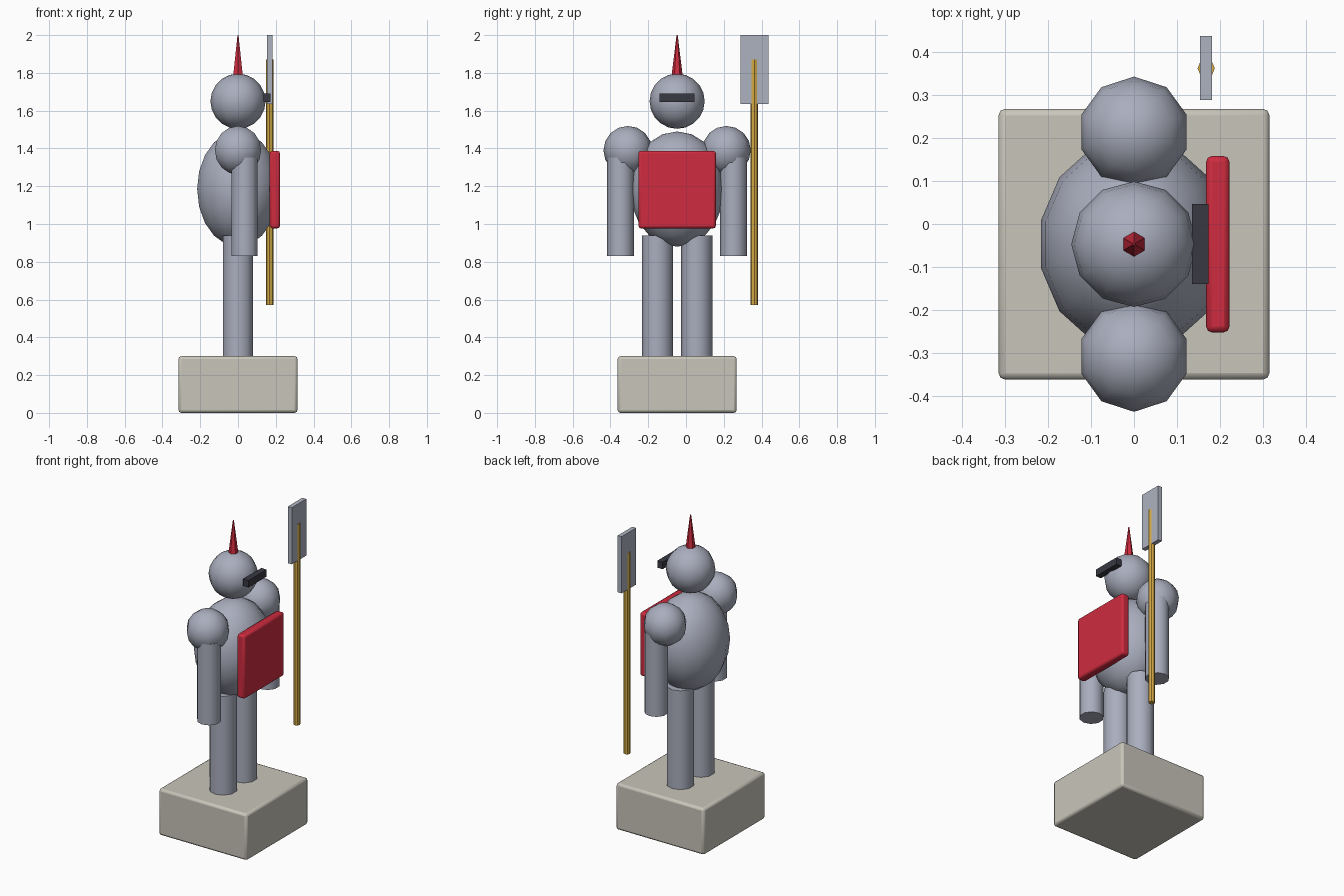
import bpy
from math import radians

cube = bpy.data.objects.get("Cube")
if cube:
    bpy.data.objects.remove(cube, do_unlink=True)

MID = -0.047  # the figure's own centre line in y; it looks along +x


def material(name, rgb):
    mat = bpy.data.materials.new(name)
    mat.use_nodes = True
    mat.diffuse_color = (*rgb, 1)
    mat.node_tree.nodes["Principled BSDF"].inputs["Base Color"].default_value = (*rgb, 1)
    return mat


steel = material("steel", (0.40, 0.42, 0.51))
blade_steel = material("blade steel", (0.42, 0.45, 0.53))
red = material("red", (0.62, 0.025, 0.05))
gold = material("gold", (0.66, 0.40, 0.06))
dark = material("dark slit", (0.04, 0.04, 0.055))
stone = material("stone", (0.58, 0.56, 0.49))


def finish(name, mat, smooth=None):
    obj = bpy.context.object
    obj.name = name
    obj.data.materials.append(mat)
    if smooth:
        bpy.ops.object.shade_smooth_by_angle(angle=radians(smooth))
    return obj


def box(name, mat, centre, size, bevel=0):
    bpy.ops.mesh.primitive_cube_add(size=1, location=centre)
    obj = bpy.context.object
    obj.scale = size
    bpy.ops.object.transform_apply(location=False, rotation=False, scale=True)
    if bevel:
        mod = obj.modifiers.new("soft edges", "BEVEL")
        mod.width, mod.segments = bevel, 2
    return finish(name, mat, 35 if bevel else None)


def rod(name, mat, x, y, z0, z1, radius, sides, tip=None):
    bpy.ops.mesh.primitive_cone_add(
        vertices=sides, radius1=radius, radius2=radius if tip is None else tip,
        depth=z1 - z0, location=(x, y, (z0 + z1) / 2))
    return finish(name, mat, 40)


def ball(name, mat, centre, size, segments, rings):
    bpy.ops.mesh.primitive_uv_sphere_add(segments=segments, ring_count=rings,
                                         radius=1, location=centre)
    bpy.context.object.scale = size
    bpy.ops.object.transform_apply(location=False, rotation=False, scale=True)
    return finish(name, mat, 50)


# Plinth
box("plinth", stone, (0, MID, 0.15), (0.63, 0.63, 0.3), 0.015)

# Body and head
ball("torso", steel, (0, MID, 1.185), (0.222, 0.25, 0.305), 14, 10)
ball("head", steel, (0, MID, 1.65), (0.146, 0.146, 0.146), 12, 10)
box("visor_slit", dark, (0.154, MID, 1.668), (0.038, 0.186, 0.045))
rod("plume", red, 0, MID, 1.78, 2.0, 0.03, 6, 0.003)

# Paired limbs
for side, s in (("right", -1), ("left", 1)):
    rod(side + "_leg", steel, 0, MID + s * 0.104, 0.28, 0.938, 0.083, 10)
    rod(side + "_arm", steel, 0.035, MID + s * 0.299, 0.83, 1.352, 0.072, 10)
    ball(side + "_shoulder", steel, (0, MID + s * 0.261, 1.39),
         (0.129, 0.129, 0.129), 10, 8)

# Chest plate
box("chest_plate", red, (0.195, MID, 1.182), (0.054, 0.41, 0.41), 0.013)

# Polearm
rod("pole", gold, 0.168, 0.362, 0.57, 1.87, 0.02, 8)
box("blade", blade_steel, (0.168, 0.363, 1.817), (0.028, 0.148, 0.366))
